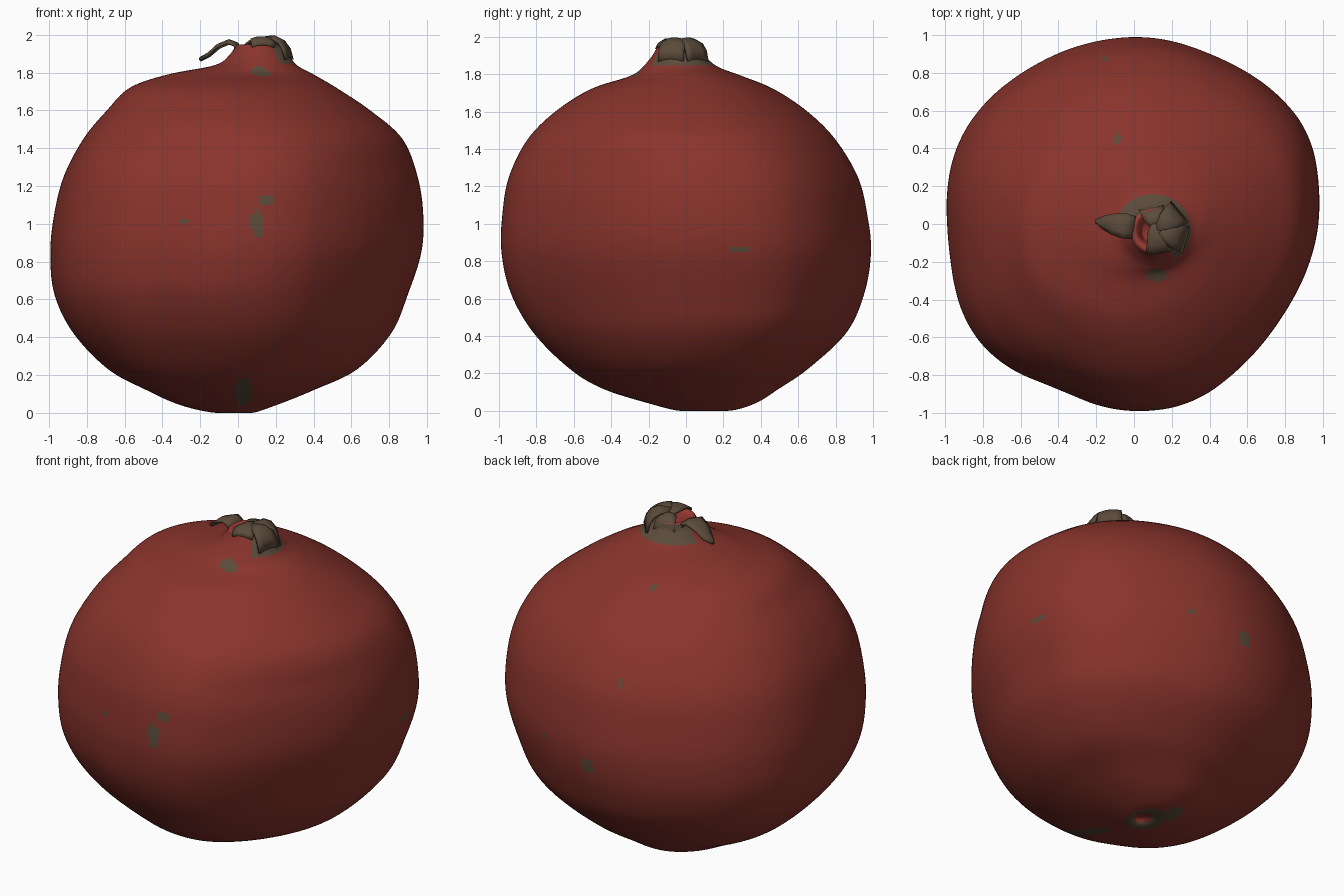
import bpy, bmesh, math
from mathutils import Vector


def material(name, rgb):
    m = bpy.data.materials.new(name)
    m.diffuse_color = (*rgb, 1)
    return m


RED = material("rind red", (0.25, 0.034, 0.025))
BROWN = material("dry brown", (0.105, 0.07, 0.043))
INNER = material("crown inner red", (0.34, 0.045, 0.035))

# fruit profile: z, left, right, front, back extents
ROWS = [
    (0.03, -0.03, 0.02, 0.02, 0.07),
    (0.00, -0.11, 0.07, -0.03, 0.22),
    (0.04, -0.30, 0.20, -0.20, 0.37),
    (0.12, -0.48, 0.40, -0.45, 0.50),
    (0.23, -0.68, 0.63, -0.63, 0.66),
    (0.42, -0.86, 0.81, -0.82, 0.86),
    (0.63, -0.96, 0.90, -0.94, 0.955),
    (0.85, -0.98, 0.97, -0.99, 0.99),
    (1.05, -0.96, 0.98, -0.985, 0.97),
    (1.25, -0.91, 0.95, -0.95, 0.92),
    (1.45, -0.81, 0.87, -0.85, 0.80),
    (1.60, -0.69, 0.70, -0.70, 0.65),
    (1.72, -0.57, 0.52, -0.51, 0.47),
    (1.79, -0.37, 0.40, -0.30, 0.30),
    (1.84, -0.12, 0.31, -0.23, 0.17),
    (1.90, -0.04, 0.265, -0.18, 0.10),
    (1.945, -0.01, 0.22, -0.15, 0.08),
    (1.935, 0.02, 0.19, -0.12, 0.05),
    (1.86, 0.04, 0.18, -0.10, 0.03),
]
# lumpy outline from above: angle in degrees, radius
LUMPS = [(0, .98), (12, 1.0), (27, 1.046), (39, 1.03), (64, .98), (78, .985), (90, .985),
         (102, .98), (124, .987), (142, 1.018), (157, 1.03), (169, 1.01), (186, .985),
         (200, 1.01), (211, 1.035), (225, 1.02), (245, .945), (260, .975), (275, .985),
         (288, .985), (307, .936), (327, .918), (345, .945), (360, .98)]
# brown blemishes: centre, half sizes
SPOTS = [((.10, -.98, 1.0), (.035, .2, .075)), ((.15, -.96, 1.12), (.045, .2, .027)),
         ((-.29, -.90, 1.01), (.025, .2, .018)), ((.03, -.38, .11), (.045, .28, .1)),
         ((.95, .28, .865), (.2, .05, .018)), ((-.09, .45, 1.72), (.02, .033, .2)),
         ((0, .98, .78), (.04, .2, .05)), ((.35, .9, .86), (.025, .2, .018)),
         ((-.15, .9, 1.3), (.022, .2, .018)), ((.12, -.27, 1.82), (.06, .035, .1)),
         ((-.02, .08, 0), (.1, .13, .05)), ((-.10, .21, .01), (.06, .08, .06))]


def catmull(p0, p1, p2, p3, t):
    return tuple(0.5 * (2 * b + (c - a) * t + (2 * a - 5 * b + 4 * c - d) * t * t
                        + (3 * b - a - 3 * c + d) * t ** 3)
                 for a, b, c, d in zip(p0, p1, p2, p3))


def outline(deg):
    for (a, r), (b, s) in zip(LUMPS, LUMPS[1:]):
        if a <= deg <= b:
            return (r + (s - r) * (deg - a) / (b - a)) / 0.985
    return 1.0


def lump(deg):
    return sum(outline((deg + o) % 360) for o in range(-8, 9, 2)) / 9


def finish(bm, name, mats):
    me = bpy.data.meshes.new(name)
    bmesh.ops.recalc_face_normals(bm, faces=bm.faces)
    for f in bm.faces:
        f.smooth = True
    bm.to_mesh(me)
    bm.free()
    ob = bpy.data.objects.new(name, me)
    bpy.context.collection.objects.link(ob)
    for m in mats:
        me.materials.append(m)
    return ob


# fruit body with neck and hollow mouth
N, SUB = 240, 8
levels = []
for i in range(len(ROWS) - 1):
    ps = [ROWS[min(max(i + k, 0), len(ROWS) - 1)] for k in (-1, 0, 1, 2)]
    levels += [catmull(*ps, j / SUB) for j in range(SUB)]
levels.append(ROWS[-1])
lumps = [lump(360 * j / N) - 1 for j in range(N)]
bm = bmesh.new()
rings = []
for z, l, r, f, b in levels:
    # lumps are strongest around the waist and vanish at the poles
    fade = min(1, max(0, (1.85 - z) / 0.55), 0.5 + z)
    ring = []
    for j in range(N):
        a = 2 * math.pi * j / N
        k = 1 + lumps[j] * fade
        ring.append(bm.verts.new(((l + r) / 2 + (r - l) / 2 * k * math.cos(a),
                                  (f + b) / 2 + (b - f) / 2 * k * math.sin(a), max(0, z))))
    rings.append(ring)
mouth = 16 * SUB
for i, (p, q) in enumerate(zip(rings, rings[1:])):
    for j in range(N):
        face = bm.faces.new((p[j], p[(j + 1) % N], q[(j + 1) % N], q[j]))
        c = face.calc_center_median()
        ang = math.degrees(math.atan2(c.y + 0.04, c.x - 0.12)) % 360
        if i >= mouth:
            face.material_index = 2
        elif c.z > 1.85 and not 165 < ang < 305:
            face.material_index = 1
        elif i >= SUB // 2 and any(sum(((c[k] - o[k]) / s[k]) ** 2 for k in range(3)) < 1
                                   for o, s in SPOTS):
            face.material_index = 1
bm.faces.new(rings[0])
bm.faces.new(rings[-1]).material_index = 2
finish(bm, "fruit_body", [RED, BROWN, INNER])


# crown sepals: path of (distance from crown centre, z, half width)
def sepal(name, deg, path):
    a = math.radians(deg)
    out, side = Vector((math.cos(a), math.sin(a), 0)), Vector((-math.sin(a), math.cos(a), 0))
    bm = bmesh.new()
    rows = []
    for d, z, w in path:
        c = Vector((0.115, -0.04, z)) + out * d
        rows.append([bm.verts.new(c + side * w * s - Vector((0, 0, 0.012 * s * s)))
                     for s in (-1, -0.5, 0, 0.5, 1)])
    for p, q in zip(rows, rows[1:]):
        for j in range(4):
            bm.faces.new((p[j], p[j + 1], q[j + 1], q[j]))
    ob = finish(bm, name, [BROWN])
    mod = ob.modifiers.new("thickness", "SOLIDIFY")
    mod.thickness, mod.offset = 0.014, 0


SIDE = [(.16, 1.88, .07), (.145, 1.935, .07), (.12, 1.97, .065),
        (.08, 1.99, .055), (.0, 1.98, .012)]
FRONT = [(.11, 1.945, .06), (.10, 1.965, .065), (.07, 1.985, .06), (.0, 1.985, .04),
         (-.05, 1.97, .01)]
BACK = [(.125, 1.88, .07), (.12, 1.93, .065), (.10, 1.96, .06), (.06, 1.975, .045),
        (.01, 1.965, .01)]
sepal("front_sepal", -80, FRONT)
sepal("right_sepal", -15, SIDE)
sepal("back_right_sepal", 40, SIDE)
sepal("back_sepal", 100, BACK)
sepal("outer_sepal", 170, [(.115, 1.91, .05), (.125, 1.955, .06), (.165, 1.97, .065),
                           (.225, 1.945, .055), (.275, 1.90, .035), (.32, 1.875, .006)])
